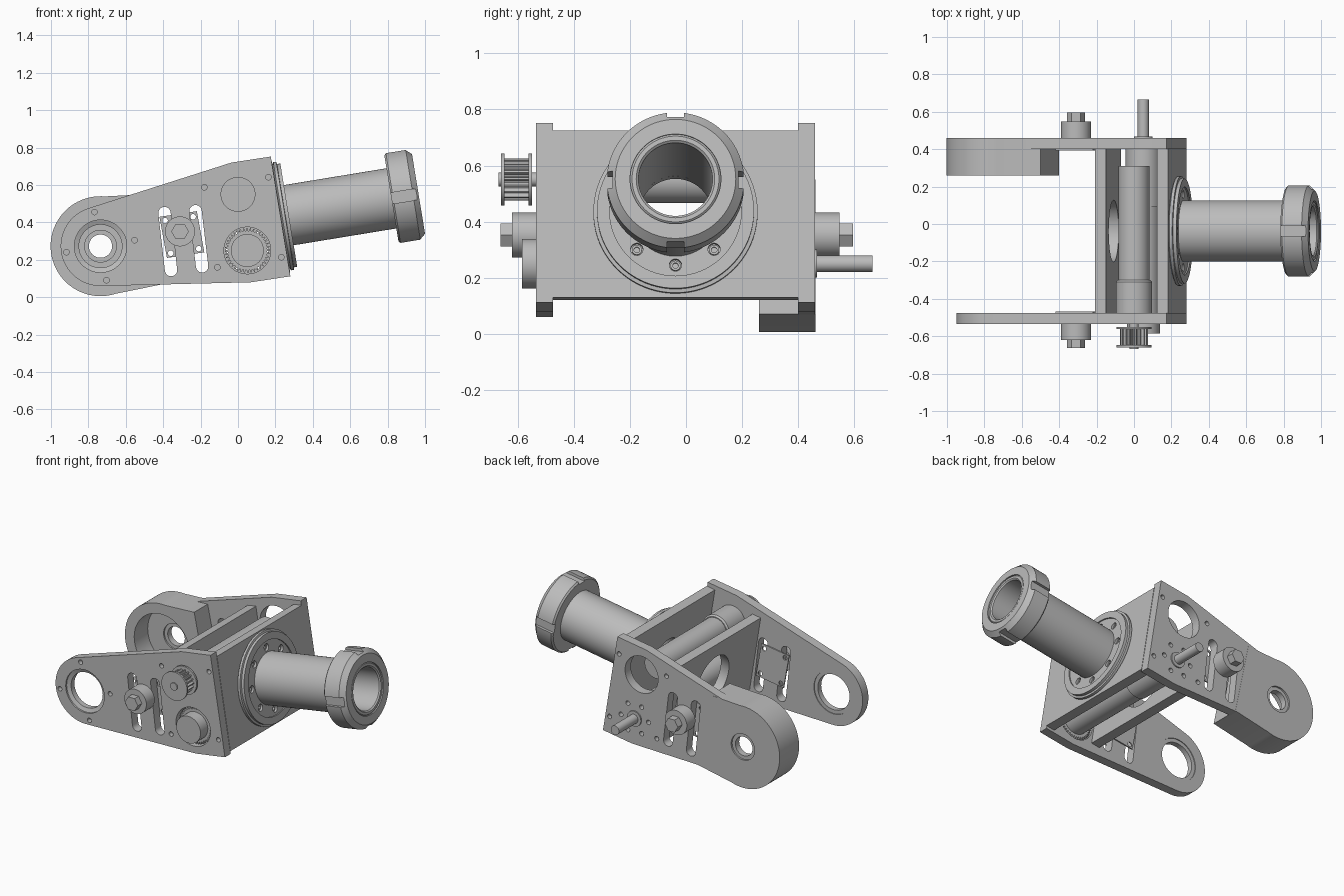
import bpy, bmesh, math
from mathutils import Matrix, Vector

if "Cube" in bpy.data.objects:
    bpy.data.objects.remove(bpy.data.objects["Cube"])

grey = bpy.data.materials.new("machined grey")
grey.use_nodes = True
grey.diffuse_color = (0.5, 0.5, 0.5, 1)
grey.node_tree.nodes["Principled BSDF"].inputs["Base Color"].default_value = (0.5, 0.5, 0.5, 1)

MID = -0.0375                       # middle plane between the side plates
FRONT, BACK = (-0.535, -0.475), (0.4, 0.46)
PIVOT = (-0.735, 0.273)
TILT = Matrix.Translation((0.23, MID, 0.432)) @ Matrix.Rotation(math.radians(80.7), 4, 'Y')


def across(x, z):
    """Frame whose local z runs along world y through (x, z)."""
    return Matrix.Translation((x, 0, z)) @ Matrix.Rotation(-math.pi / 2, 4, 'X')


def finish(name, bm, matrix=None):
    if matrix:
        bm.transform(matrix)
    bmesh.ops.recalc_face_normals(bm, faces=bm.faces)
    mesh = bpy.data.meshes.new(name)
    bm.to_mesh(mesh)
    bm.free()
    mesh.materials.append(grey)
    ob = bpy.data.objects.new(name, mesh)
    bpy.context.collection.objects.link(ob)
    return ob


def prism(name, outline, span):
    """Extrude an x-z outline along y."""
    bm = bmesh.new()
    face = bm.faces.new([bm.verts.new((x, span[0], z)) for x, z in outline])
    new = bmesh.ops.extrude_face_region(bm, geom=[face])["geom"]
    bmesh.ops.translate(bm, vec=(0, span[1] - span[0], 0),
                        verts=[v for v in new if isinstance(v, bmesh.types.BMVert)])
    return finish(name, bm)


def lathe(name, profile, matrix, n=64, closed=True):
    """Turn (radius, height) points about local z; closed makes a ring."""
    bm = bmesh.new()
    rings = [[bm.verts.new((r * math.cos(math.tau * i / n), r * math.sin(math.tau * i / n), h))
              for i in range(n)] for r, h in profile]
    pairs = list(zip(rings, rings[1:])) + ([(rings[-1], rings[0])] if closed else [])
    for a, b in pairs:
        for i in range(n):
            j = (i + 1) % n
            bm.faces.new((a[i], a[j], b[j], b[i]))
    if not closed:
        bm.faces.new(rings[0])
        bm.faces.new(rings[-1])
    return finish(name, bm, matrix)


def rod(name, x, z, r, span, n=48):
    return lathe(name, [(r, span[0]), (r, span[1])], across(x, z), n, False)


def box(name, lo, hi, matrix):
    bm = bmesh.new()
    bmesh.ops.create_cube(bm, size=1)
    lo, hi = Vector(lo), Vector(hi)
    bm.transform(Matrix.Translation((lo + hi) / 2) @ Matrix.Diagonal((*(hi - lo), 1)))
    return finish(name, bm, matrix)


def arc(c, r, a0, a1, n=24):
    angles = [math.radians(a0 + (a1 - a0) * i / n) for i in range(n + 1)]
    return [(c[0] + r * math.cos(a), c[1] + r * math.sin(a)) for a in angles]


def cut(ob, cutters):
    for c in cutters:
        c.hide_render = True
        mod = ob.modifiers.new("cut", 'BOOLEAN')
        mod.operation, mod.solver, mod.object = 'DIFFERENCE', 'EXACT', c
        with bpy.context.temp_override(object=ob, active_object=ob):
            bpy.ops.object.modifier_apply(modifier=mod.name)
        bpy.data.objects.remove(c)


def gear(name, x, z, r, depth, teeth, span):
    pts = []
    for i in range(teeth * 4):
        a = math.tau * i / (teeth * 4)
        rad = r if i % 4 < 2 else r - depth
        pts.append((x + rad * math.cos(a), z + rad * math.sin(a)))
    return prism(name, pts, span)


def slots(span):
    out = []
    for top, low in (((-0.393, 0.45), (-0.358, 0.145)), ((-0.227, 0.46), (-0.192, 0.165))):
        out.append(prism("slot_cutter", arc(top, 0.033, 9, 189, 12) + arc(low, 0.033, 189, 369, 12), span))
    return out


def dimples(side):
    """Shallow screw holes on the outer face of a side plate."""
    spots = [(-0.18, 0.588), (0.163, 0.642), (0.232, 0.214), (-0.11, 0.16)]
    spots += arc(PIVOT, 0.185, 10, 280, 3)
    y = FRONT[0] if side < 0 else BACK[1]
    return [rod("screw_cutter", x, z, 0.015, (y - 0.03, y + 0.03), 16) for x, z in spots]


# Side plates
outline = arc(PIVOT, 0.213, 108.8, 270, 40) + [(0.07, 0.08), (0.28, 0.112), (0.175, 0.752), (-0.035, 0.72)]
through_front, through_back = (-0.6, -0.4), (0.3, 0.55)
front_plate = prism("front_side_plate", outline, FRONT)
cut(front_plate, [rod("c", *PIVOT, 0.14, through_front), rod("c", 0.05, 0.25, 0.125, through_front)]
    + slots(through_front) + dimples(-1))
back_plate = prism("back_side_plate", outline, BACK)
ring_holes = [rod("c", x, z, 0.015, through_back, 16) for x, z in arc((0.05, 0.25), 0.1, 0, 300, 5)]
cut(back_plate, [rod("c", *PIVOT, 0.085, through_back), rod("c", 0, 0.55, 0.12, through_back)]
    + slots(through_back) + dimples(1) + ring_holes)

# Hollow round housing on the back plate
housing = prism("pivot_housing", arc(PIVOT, 0.267, 85, 288, 56) + [(-0.4, 0.07), (-0.5, 0.55)], (0.26, 0.461))
cut(housing, [rod("c", *PIVOT, 0.2, (0.2, 0.405)), rod("c", *PIVOT, 0.085, through_back)])

# Pivot bearings
lathe("back_bearing", [(0.062, 0.41), (0.086, 0.41), (0.086, 0.45), (0.062, 0.45)], across(*PIVOT))
lathe("front_bearing", [(0.115, -0.515), (0.141, -0.525), (0.141, -0.48), (0.115, -0.48)], across(*PIVOT))

# Cross plates, square to the tilted tube
nose_plate = box("nose_plate", (-0.297, -0.44, -0.06), (0.306, 0.44, 0), TILT)
cut(nose_plate, [lathe("c", [(0.132, -0.2), (0.132, 0.2)], TILT, 48, False)])
rear_plate = box("rear_cross_plate", (-0.257, -0.44, -0.403), (0.24, 0.44, -0.343), TILT)
cut(rear_plate, [lathe("c", [(0.165, -0.5), (0.165, -0.2)], TILT, 48, False)])

# Stepped flange with a ring of bolt holes
flange = lathe("flange", [(0.132, 0), (0.28, 0), (0.293, 0.006), (0.293, 0.022), (0.28, 0.024), (0.28, 0.042),
                          (0.235, 0.042), (0.235, 0.034), (0.132, 0.034)], TILT, 80)
for i in range(8):
    place = TILT @ Matrix.Rotation(math.tau * i / 8, 4, 'Z') @ Matrix.Translation((0.195, 0, 0))
    cut(flange, [lathe("c", [(0.022, 0.012), (0.022, 0.1)], place, 20, False)])
    lathe("flange_screw", [(0.01, 0.005), (0.018, 0.005), (0.018, 0.022), (0.01, 0.022)], place, 16)

# Hollow tube and slotted ring nut
lathe("tube", [(0.132, 0.0), (0.163, 0.0), (0.163, 0.735), (0.155, 0.742), (0.14, 0.742), (0.132, 0.735)], TILT, 80)
nut = lathe("ring_nut", [(0.162, 0.598), (0.235, 0.598), (0.245, 0.608), (0.245, 0.715), (0.215, 0.745),
                         (0.162, 0.745)], TILT, 80)
cut(nut, [box("c", (0.225, -0.03, 0.5), (0.3, 0.03, 0.8), TILT @ Matrix.Rotation(math.pi / 2 * i, 4, 'Z'))
          for i in range(4)])

# Upper motor with toothed pulley
lathe("upper_motor", [(0.097, -0.476), (0.097, -0.31), (0.088, -0.3), (0.083, -0.3), (0.083, 0.31)],
      across(0, 0.55), 64, False)
rod("pulley_shaft", 0, 0.55, 0.025, (-0.668, -0.47), 24)
gear("pulley_teeth", 0, 0.55, 0.075, 0.015, 18, (-0.65, -0.55))
for y in (-0.66, -0.562):
    rod("pulley_flange", 0, 0.55, 0.093, (y, y + 0.012))

# Lower motor, its gear and output shaft
lathe("lower_motor", [(0.088, -0.585), (0.088, 0.09), (0.095, 0.09), (0.095, 0.402)], across(0.05, 0.25), 64, False)
gear("lower_gear", 0.05, 0.25, 0.12, 0.015, 40, (-0.51, -0.48))
rod("output_collar", 0.05, 0.25, 0.05, (0.4, 0.468))
rod("output_shaft", 0.05, 0.25, 0.03, (0.4, 0.665), 32)

# Tensioner clamps on both sides
for side, a, b, c in (("front", -0.535, -0.62, -0.662), ("back", 0.46, 0.548, 0.595)):
    rod(side + "_tension_roller", -0.31, 0.352, 0.08, (min(a, b), max(a, b)))
    rod(side + "_tension_bolt", -0.31, 0.352, 0.047, (min(b, c), max(b, c)), 6)
    inner = -0.475 if a < 0 else 0.392
    slide = prism(side + "_slide_plate", [(-0.42, 0.43), (-0.22, 0.46), (-0.18, 0.24), (-0.38, 0.21)],
                  (inner, inner + 0.008))
    cut(slide, [rod("c", x, z, 0.015, (inner - 0.1, inner + 0.1), 16)
                for x, z in ((-0.39, 0.41), (-0.24, 0.43), (-0.21, 0.26), (-0.36, 0.235))])

# Smooth round faces, keep machined edges crisp
for ob in bpy.context.scene.objects:
    ob.select_set(ob.type == 'MESH')
bpy.context.view_layer.objects.active = front_plate
bpy.ops.object.shade_smooth_by_angle(angle=math.radians(30))
